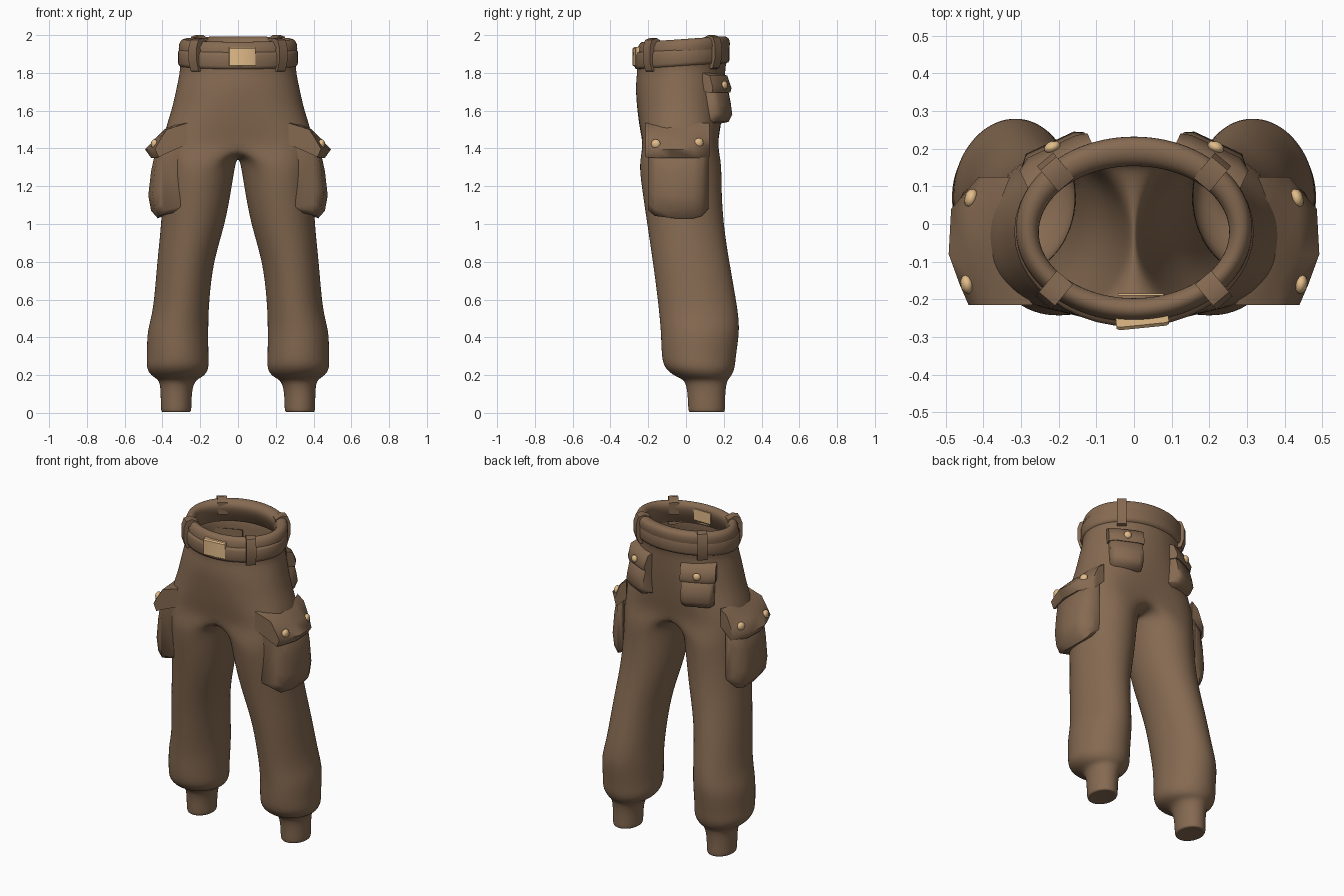
import bpy, bmesh, math
from math import sin, cos, radians, pi
from mathutils import Vector

cube = bpy.data.objects.get("Cube")
if cube:
    bpy.data.objects.remove(cube, do_unlink=True)


def material(name, rgb):
    m = bpy.data.materials.new(name)
    m.use_nodes = True
    m.diffuse_color = (*rgb, 1)
    node = m.node_tree.nodes["Principled BSDF"]
    node.inputs["Base Color"].default_value = (*rgb, 1)
    node.inputs["Roughness"].default_value = 0.8
    return m


CLOTH = material("brown cloth", (0.235, 0.143, 0.083))
BRASS = material("pale brass", (0.76, 0.50, 0.25))


def finish(name, bm, mat, angle=50):
    bmesh.ops.recalc_face_normals(bm, faces=bm.faces)
    me = bpy.data.meshes.new(name)
    bm.to_mesh(me)
    bm.free()
    me.materials.append(mat)
    ob = bpy.data.objects.new(name, me)
    bpy.context.collection.objects.link(ob)
    bpy.ops.object.select_all(action='DESELECT')
    ob.select_set(True)
    bpy.context.view_layer.objects.active = ob
    if angle:
        bpy.ops.object.shade_smooth_by_angle(angle=radians(angle))
    else:
        bpy.ops.object.shade_smooth()
    return ob


def power(v, e):
    return math.copysign(abs(v) ** e, v)


def bridge(bm, a, b, closed=True):
    n = len(a)
    for i in range(n if closed else n - 1):
        j = (i + 1) % n
        bm.faces.new((a[i], a[j], b[j], b[i]))


# Trousers: one half, leg rings then half rings of the hips, mirrored
LEG = [  # z, inner x, outer x, front y, back y
    (0.008, .28, .375, .045, .175),
    (0.0, .25, .405, .015, .205),
    (0.02, .245, .41, .01, .208),
    (0.10, .245, .41, .008, .208),
    (0.175, .23, .415, -.005, .218),
    (0.19, .18, .455, -.055, .24),
    (0.235, .15, .49, -.118, .262),
    (0.30, .155, .483, -.132, .266),
    (0.42, .155, .485, -.135, .285),
    (0.50, .155, .462, -.142, .282),
    (0.60, .15, .445, -.152, .268),
    (0.80, .13, .43, -.178, .232),
    (1.00, .065, .408, -.208, .20),
    (1.20, .03, .40, -.238, .19),
    (1.32, .012, .40, -.252, .192),
]
HIPS = [  # z, half width, front y, back y, roundness, seam dent
    (1.41, .40, -.255, .195, .75, .14),
    (1.50, .39, -.258, .195, .8, .06),
    (1.60, .354, -.264, .20, .88, .02),
    (1.72, .328, -.270, .207, .95, 0),
    (1.81, .310, -.262, .21, 1, 0),
    (1.835, .312, -.262, .216, 1, 0),
    (1.90, .315, -.262, .23, 1, 0),
    (1.945, .320, -.262, .238, 1, 0),
    (1.978, .305, -.248, .226, 1, 0),
    (1.984, .275, -.22, .18, 1, 0),
    (1.955, .25, -.192, .148, 1, 0),
    (1.90, .262, -.208, .165, 1, 0),
    (1.84, .292, -.245, .20, 1, 0),
]
SIDES, ARC = 20, 13


def trousers():
    bm = bmesh.new()
    prev = None
    for z, xi, xo, yf, yb in LEG:
        ring = []
        for i in range(SIDES):
            a = radians(-108 + 18 * i)
            ring.append(bm.verts.new(((xi + xo) / 2 + (xo - xi) / 2 * cos(a),
                                      (yf + yb) / 2 + (yb - yf) / 2 * sin(a), z)))
        if prev:
            bridge(bm, prev, ring)
        else:
            bm.faces.new(ring)
        prev = ring
    first = True
    for z, rx, yf, yb, e, dent in HIPS:
        arc = []
        mid, half = (yf + yb) / 2, (yb - yf) / 2
        for i in range(ARC):
            a = -pi / 2 + pi * i / (ARC - 1)
            x = 0 if i in (0, ARC - 1) else rx * power(cos(a), e)
            y = mid + half * power(sin(a), e) * (1 - dent * abs(sin(a)) ** 10)
            tilt = 0.07 * y if z > 1.75 else 0
            arc.append(bm.verts.new((x, y, z + tilt)))
        if first:  # crotch seam closes the top of the leg
            n = SIDES - ARC
            back, front = arc[-1].co.y, arc[0].co.y
            seam = []
            for k in range(n):
                t = (k + 1) / (n + 1)
                seam.append(bm.verts.new((0, back + (front - back) * t,
                                          1.35 + .055 * (2 * t - 1) ** 2)))
            bridge(bm, prev, arc + seam)
            first = False
        else:
            bridge(bm, prev, arc, closed=False)
        prev = arc
    ob = finish("trousers", bm, CLOTH, angle=0)
    mirror = ob.modifiers.new("mirror", 'MIRROR')
    mirror.use_clip = True
    mirror.merge_threshold = 0.002
    sub = ob.modifiers.new("smooth", 'SUBSURF')
    sub.levels = sub.render_levels = 2


trousers()


# Belt band round the waist
def belt():
    section = [(-.015, 1.835), (.006, 1.84), (.012, 1.855),
               (.012, 1.91), (.006, 1.925), (-.015, 1.93)]
    bm = bmesh.new()
    rings = []
    for i in range(40):
        a = 2 * pi * i / 40
        ring = []
        for d, z in section:
            y = -.021 + (.24 + d) * sin(a)
            ring.append(bm.verts.new(((.306 + d) * cos(a), y, z + .07 * y)))
        rings.append(ring)
    for i in range(40):
        bridge(bm, rings[i - 1], rings[i])
    finish("belt", bm, CLOTH, 60)


belt()


# Pad: a depth/height outline swept sideways, scaled at each station;
# its base (zero depth) bends back to follow the body
def pad(name, outline, stations, origin, turn, side=1, mat=CLOTH, angle=50, bend=0):
    n = Vector((cos(turn), sin(turn)))
    t = Vector((-n.y, n.x))
    top = outline[0][1]
    bm = bmesh.new()
    rings = []
    for s, ds, zs in stations:
        ring = []
        for d, z in outline:
            depth = d * ds if d else -bend * s * s
            p = Vector(origin) + n * depth + t * s
            ring.append(bm.verts.new((p.x * side, p.y, top + (z - top) * zs)))
        rings.append(ring)
    for a, b in zip(rings, rings[1:]):
        bridge(bm, a, b)
    bm.faces.new(rings[0])
    bm.faces.new(rings[-1])
    return finish(name, bm, mat, angle)


def button(name, x, y, z, r, turn, side):
    bm = bmesh.new()
    bmesh.ops.create_uvsphere(bm, u_segments=10, v_segments=6, radius=r)
    ob = finish(name, bm, BRASS, 60)
    ob.scale = (0.7, 1, 1)
    ob.rotation_euler.z = turn if side > 0 else pi - turn
    ob.location = (x * side, y, z)


CARGO = [(0, 1.45), (.045, 1.42), (.075, 1.28), (.09, 1.15),
         (.075, 1.07), (.04, 1.03), (0, 1.05)]
CARGO_FLAP = [(0, 1.535), (.03, 1.50), (.08, 1.45), (.132, 1.395),
              (.10, 1.35), (.07, 1.36), (0, 1.42)]
BACK = [(0, 1.73), (.04, 1.71), (.060, 1.63), (.068, 1.58), (.045, 1.54), (0, 1.53)]
BACK_FLAP = [(0, 1.80), (.025, 1.785), (.054, 1.72), (.046, 1.695), (0, 1.70)]
LOOP = [(-.01, 1.815), (.012, 1.82), (.028, 1.87), (.028, 1.945), (.014, 1.985),
        (-.02, 1.994), (-.060, 1.975), (-.060, 1.90), (-.045, 1.90), (-.04, 1.96),
        (0, 1.95)]

for side, label in ((1, "left"), (-1, "right")):
    # Thigh pocket with flap and two buttons
    pad(label + "_thigh_pocket", CARGO,
        [(-.20, .2, .90), (-.165, .75, .97), (-.06, 1, 1), (.04, 1, 1),
         (.085, .75, .97), (.118, .2, .88)], (.385, 0), 0, side, angle=60, bend=2)
    pad(label + "_thigh_flap", CARGO_FLAP,
        [(-.215, .6, .98), (-.16, .78, 1), (-.08, 1, 1), (.04, .95, 1),
         (.075, .72, 1), (.125, .4, .98)], (.36, 0), 0, side, angle=60, bend=2)
    button(label + "_front_thigh_button", .443, -.16, 1.423, .026, -.2, side)
    button(label + "_back_thigh_button", .432, .068, 1.43, .026, .3, side)

    # Seat pocket with flap and button
    turn = radians(65)
    pad(label + "_seat_pocket", BACK,
        [(-.095, .6, .94), (-.07, 1, 1), (.07, 1, 1), (.095, .8, .94)],
        (.195, .154), turn, side, angle=60, bend=2.5)
    pad(label + "_seat_flap", BACK_FLAP,
        [(-.105, .6, 1), (-.07, 1, 1), (.07, 1, 1), (.10, .85, 1)],
        (.195, .157), turn, side, angle=60, bend=2.5)
    button(label + "_seat_button", .217, .204, 1.735, .023, turn, side)

    # Belt loops at the four corners
    for where, origin, ang in (("front", (.222, -.188), -50), ("back", (.218, .150), 50)):
        ob = pad(label + "_" + where + "_belt_loop", LOOP,
                 [(-.028, 1, 1), (.028, 1, 1)], origin, radians(ang), side)
        ob.location.z = .006 if where == "back" else -.01

# Buckle outside, and its back plate inside the waistband
pad("buckle", [(0, 1.937), (.034, 1.937), (.042, 1.93), (.042, 1.84), (.034, 1.833), (0, 1.833)],
    [(-.07, .9, 1), (-.062, 1, 1), (.062, 1, 1), (.07, .9, 1)],
    (.02, -.234), -pi / 2 + .1, mat=BRASS, angle=30)
pad("buckle_back", [(0, 1.94), (.006, 1.94), (.006, 1.87), (0, 1.87)],
    [(-.06, 1, 1), (.06, 1, 1)], (.018, -.184), -pi / 2, mat=BRASS, angle=30)
